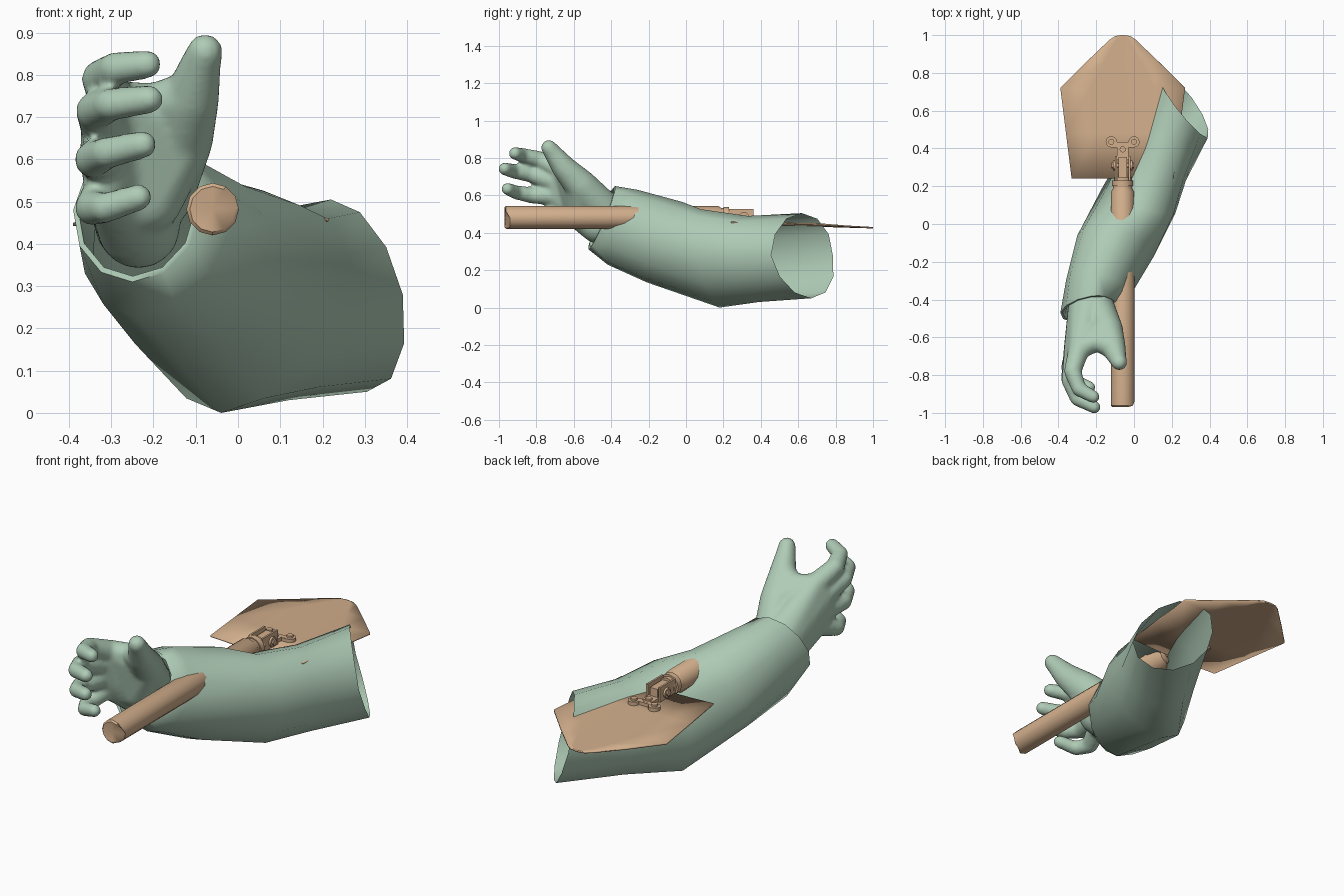
import bpy, bmesh, math
from mathutils import Vector as V, Matrix

if "Cube" in bpy.data.objects:
    bpy.data.objects.remove(bpy.data.objects["Cube"])


def material(name, rgb):
    m = bpy.data.materials.new(name)
    m.diffuse_color = (*rgb, 1)
    m.use_nodes = True
    m.node_tree.nodes["Principled BSDF"].inputs["Base Color"].default_value = m.diffuse_color
    return m


GREEN = material("pale green", (0.43, 0.60, 0.47))
TAN = material("tan", (0.65, 0.43, 0.265))


def finish(name, bm, mat, angle=35):
    bmesh.ops.recalc_face_normals(bm, faces=bm.faces[:])
    me = bpy.data.meshes.new(name)
    bm.to_mesh(me)
    bm.free()
    me.materials.append(mat)
    ob = bpy.data.objects.new(name, me)
    bpy.context.collection.objects.link(ob)
    bpy.ops.object.select_all(action='DESELECT')
    ob.select_set(True)
    bpy.context.view_layer.objects.active = ob
    bpy.ops.object.shade_smooth_by_angle(angle=math.radians(angle))
    return ob


def loft(bm, rings):
    rows = [[bm.verts.new(p) for p in r] for r in rings]
    n = len(rows[0])
    for a, b in zip(rows, rows[1:]):
        for i in range(n):
            bm.faces.new((a[i], a[(i + 1) % n], b[(i + 1) % n], b[i]))
    return rows


def ring(c, side, up, down, k=1, n=12):
    """Oval with separate upward and downward half axes."""
    pts = []
    for i in range(n):
        t = 2 * math.pi * i / n
        s = math.sin(t)
        pts.append(V(c) + k * (V(side) * math.cos(t) + (V(up) if s > 0 else V(down)) * abs(s)))
    return pts


# Sleeve: ovals (centre, half width, up, down) from cuff to upper arm
SLEEVE = [
    ((-.24, -.45, .48), (.15, .02, 0), (.02, .07, .17), (-.01, -.07, -.17)),
    ((-.19, -.34, .43), (.17, -.04, 0), (0, .08, .2), (-.05, -.08, -.2)),
    ((-.10, -.12, .345), (.2, -.06, 0), (.02, .1, .22), (-.05, -.09, -.21)),
    ((.035, .12, .258), (.185, -.06, 0), (.025, -.04, .268), (-.075, .06, -.258)),
    ((.13, .35, .265), (.145, -.12, 0), (.01, -.02, .225), (-.01, .04, -.235)),
    ((.265, .62, .28), (.125, -.165, 0), (-.045, 0, .225), (.04, .05, -.23)),
]
bm = bmesh.new()
cuff = [ring(*SLEEVE[1], k=.88), ring(*SLEEVE[0], k=.92)]
loft(bm, cuff + [ring(*r) for r in SLEEVE])
finish("sleeve", bm, GREEN, 60)


# Hand: hulls around pairs of balls, fused by a voxel remesh
def hull(target, balls):
    b = bmesh.new()
    for x, y, z, r in balls:
        bmesh.ops.create_icosphere(b, subdivisions=3, radius=r,
                                   matrix=Matrix.Translation((x, y, z)))
    res = bmesh.ops.convex_hull(b, input=b.verts[:])
    junk = {v for v in res["geom_interior"] + res["geom_unused"]
            if isinstance(v, bmesh.types.BMVert)}
    bmesh.ops.delete(b, geom=list(junk), context='VERTS')
    me = bpy.data.meshes.new("hull")
    b.to_mesh(me)
    b.free()
    target.from_mesh(me)
    bpy.data.meshes.remove(me)


FINGERS = [
    [(-.29, -.66, .73, .057), (-.325, -.78, .79, .046),
     (-.29, -.875, .815, .039), (-.215, -.915, .825, .034)],
    [(-.315, -.69, .67, .057), (-.338, -.83, .715, .046),
     (-.30, -.925, .73, .039), (-.21, -.97, .742, .034)],
    [(-.32, -.69, .60, .055), (-.343, -.82, .60, .044),
     (-.31, -.905, .615, .038), (-.225, -.955, .635, .033)],
    [(-.31, -.65, .53, .053), (-.345, -.76, .485, .042),
     (-.315, -.83, .485, .036), (-.235, -.865, .51, .032)],
]
THUMB = [(-.2, -.45, .53, .10), (-.145, -.56, .65, .087), (-.11, -.65, .745, .066),
         (-.088, -.71, .825, .048), (-.078, -.733, .855, .042)]
WEB = (-.2, -.62, .73, .05)
bm = bmesh.new()
for chain in FINGERS + [THUMB]:
    for a, b in zip(chain, chain[1:]):
        hull(bm, [a, b])
wrist = [(-.24, -.35, .45, .1), (-.235, -.47, .44, .098), (-.235, -.43, .53, .095)]
hull(bm, wrist + [f[0] for f in FINGERS])
hull(bm, [THUMB[1], (-.22, -.55, .51, .09), FINGERS[0][0]])
hull(bm, [THUMB[2], WEB, THUMB[1]])
hull(bm, [WEB, FINGERS[0][0], THUMB[1]])
hand = finish("hand", bm, GREEN, 180)
mod = hand.modifiers.new("fuse", 'REMESH')
mod.mode = 'VOXEL'
mod.voxel_size = .01
mod.use_smooth_shade = True
mod = hand.modifiers.new("soften", 'SMOOTH')
mod.factor = .5
mod.iterations = 8


# Shovel handle: round pole through the sleeve, chipped at its front end
X, Z = -.06, .482
bm = bmesh.new()
profile = [(-.97, .054), (-.962, .062), (.17, .062), (.19, .05), (.2, .05),
           (.2, .056), (.23, .056), (.23, .046), (.25, .046)]
rows = loft(bm, [ring((X, y, Z), (r, 0, 0), (0, 0, r), (0, 0, -r)) for y, r in profile])
for v in rows[0] + rows[1]:
    if v.co.x > X + .02 and v.co.z < Z + .03:
        v.co.y += .02
for end in (rows[0], rows[-1]):
    tip = bm.verts.new(sum((v.co for v in end), V()) / len(end))
    for i in range(len(end)):
        bm.faces.new((end[i], end[i - 1], tip))
finish("shovel_handle", bm, TAN)

# Shovel blade: slightly dished five-column sheet tapering to a rounded tip
bm = bmesh.new()
grid = []
for y, x0, x1 in [(.24, -.33, .21), (.48, -.36, .24), (.72, -.39, .27), (.86, -.25, .13),
                  (.975, -.13, .01), (.995, -.1, -.02), (1.0, -.07, -.05)]:
    row = []
    for i in range(5):
        x = x0 + (x1 - x0) * i / 4
        z = .45 - .03 * (y - .24) + .009 * ((x - X) / .3) ** 2
        row.append(bm.verts.new((x, y, z)))
    grid.append(row)
for a, b in zip(grid, grid[1:]):
    for i in range(4):
        bm.faces.new((a[i], a[i + 1], b[i + 1], b[i]))
blade = finish("shovel_blade", bm, TAN)
mod = blade.modifiers.new("thickness", 'SOLIDIFY')
mod.thickness = .008
mod.offset = 0


# Hinge between handle and blade
def box(bm, c, size):
    bmesh.ops.create_cube(bm, size=1, matrix=Matrix.Translation(c) @ Matrix.Diagonal((*size, 1)))


def disc(bm, c, r, depth, axis='Z', n=12):
    rot = Matrix.Rotation(math.pi / 2, 4, 'Y') if axis == 'X' else Matrix()
    bmesh.ops.create_cone(bm, cap_ends=True, segments=n, radius1=r, radius2=r, depth=depth,
                          matrix=Matrix.Translation(c) @ rot)


bm = bmesh.new()
for side in (-1, 1):
    box(bm, (X + side * .036, .295, .485), (.01, .13, .085))   # fork cheeks
    disc(bm, (X + side * .046, .31, .485), .026, .012, 'X')    # washers
    disc(bm, (X + side * .054, .31, .485), .016, .012, 'X', 6)  # nuts
box(bm, (X, .30, .482), (.045, .11, .06))
disc(bm, (X, .31, .485), .01, .12, 'X')
finish("hinge_fork", bm, TAN)

# Riveted three-lobed bracket on the blade
bm = bmesh.new()
box(bm, (X, .375, .458), (.06, .07, .022))
for x, y in [(X - .06, .435), (X + .06, .435), (X, .395)]:
    disc(bm, (x, y, .456), .03, .022)
    disc(bm, (x, y, .455), .016, .045)
    if x != X:
        box(bm, ((x + X) / 2, .42, .456), (.06, .03, .02))
finish("blade_bracket", bm, TAN)
